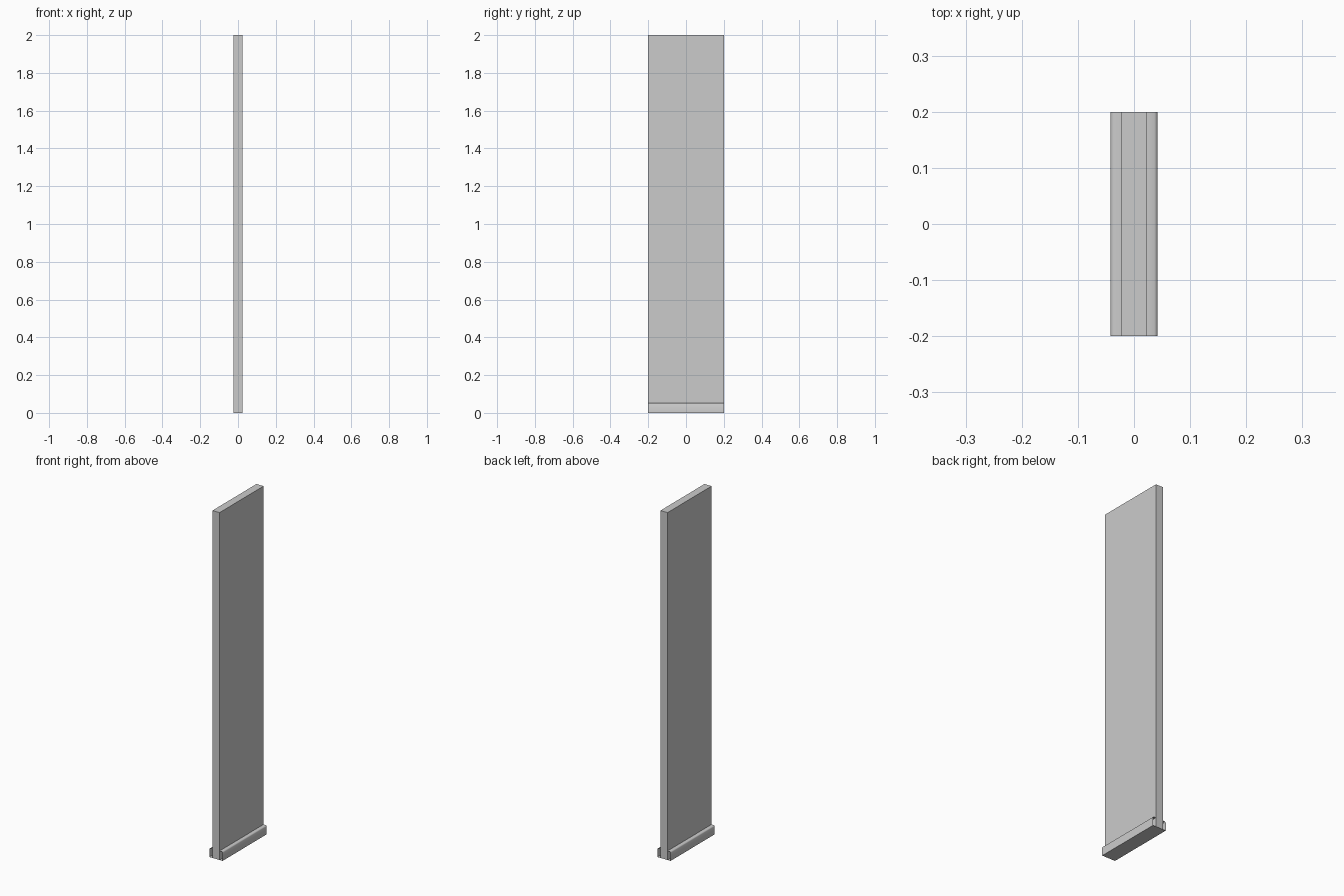
import bpy

if "Cube" in bpy.data.objects:
    bpy.data.objects.remove(bpy.data.objects["Cube"])

HALF_T, HALF_Y, HEIGHT = 0.0225, 0.2, 2.0


def make(name, verts, faces, smooth=False):
    mesh = bpy.data.meshes.new(name)
    mesh.from_pydata(verts, [], faces)
    for p in mesh.polygons:
        p.use_smooth = smooth
    obj = bpy.data.objects.new(name, mesh)
    bpy.context.collection.objects.link(obj)
    return obj


# Wall panel
bpy.ops.mesh.primitive_cube_add(size=1, location=(0, 0, HEIGHT / 2))
wall = bpy.context.object
wall.name = "wall_panel"
wall.scale = (2 * HALF_T, 2 * HALF_Y, HEIGHT)

# Skirting boards: open-ended smooth profile on each side of the wall
profile = [(HALF_T, 0.052), (0.036, 0.052), (0.040, 0.050), (0.042, 0.046), (0.042, 0.0), (HALF_T, 0.0)]
for side, label in ((1, "right"), (-1, "left")):
    verts = [(side * x, y, z) for x, z in profile for y in (-HALF_Y, HALF_Y)]
    faces = []
    for i in range(len(profile) - 1):
        a = 2 * i
        f = (a, a + 2, a + 3, a + 1)
        faces.append(f if side > 0 else f[::-1])
    board = make("skirting_" + label, verts, faces, True)
    # keep the bottom edge crisp
    bpy.context.view_layer.objects.active = board
    bpy.ops.object.select_all(action='DESELECT')
    board.select_set(True)
    bpy.ops.object.shade_smooth_by_angle(angle=1.05)
